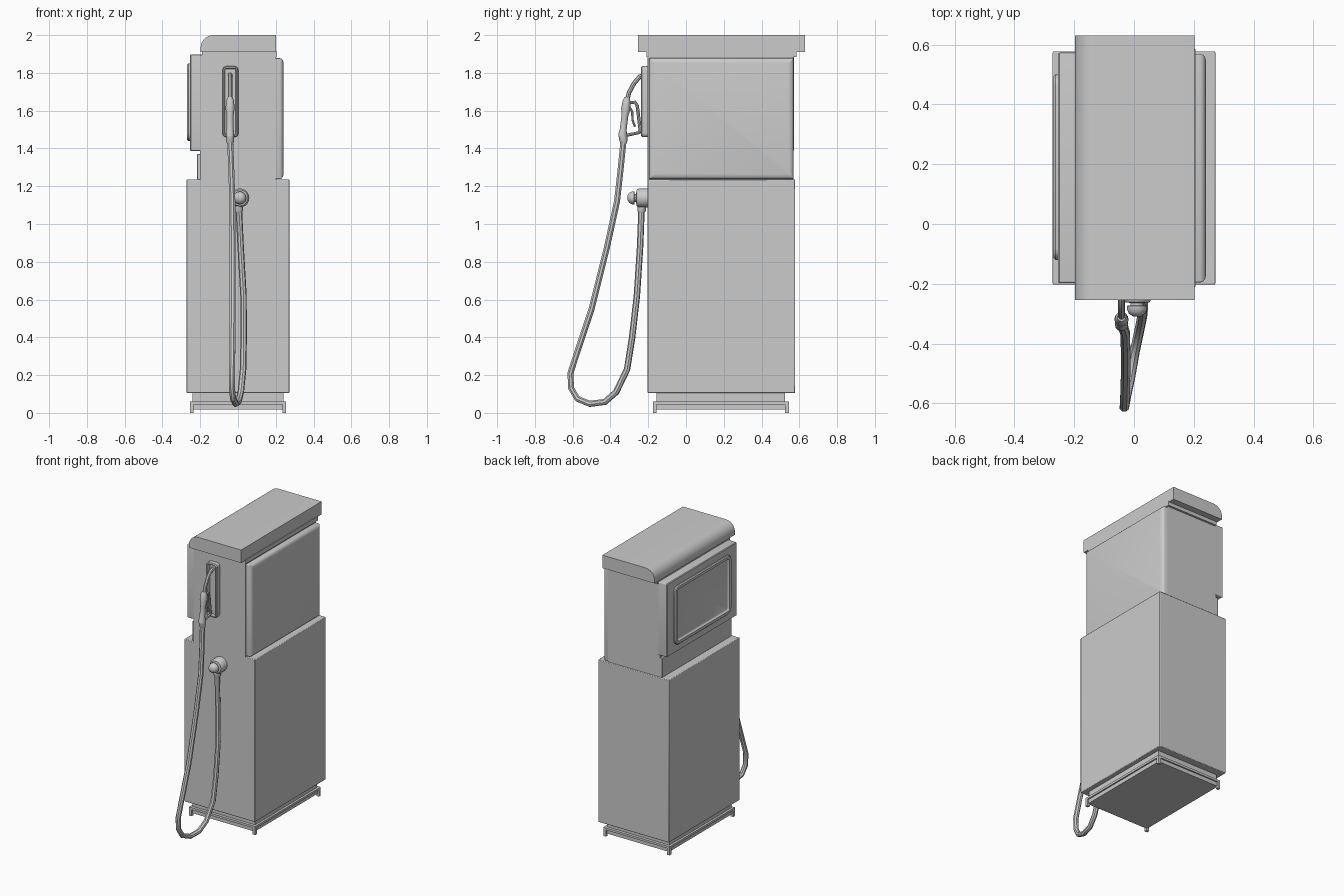
import bpy, bmesh, math
from mathutils import Matrix, Vector

if "Cube" in bpy.data.objects:
    bpy.data.objects.remove(bpy.data.objects["Cube"], do_unlink=True)

grey = bpy.data.materials.new("light grey")
grey.use_nodes = True
grey.diffuse_color = (0.6, 0.6, 0.6, 1)
grey.node_tree.nodes["Principled BSDF"].inputs["Base Color"].default_value = (0.6, 0.6, 0.6, 1)


def smooth(ob):
    for other in bpy.context.selected_objects:
        other.select_set(False)
    ob.select_set(True)
    bpy.context.view_layer.objects.active = ob
    bpy.ops.object.shade_smooth_by_angle(angle=math.radians(35))


def finish(name, bm, bevel=0):
    bmesh.ops.recalc_face_normals(bm, faces=bm.faces)
    me = bpy.data.meshes.new(name)
    bm.to_mesh(me)
    bm.free()
    me.materials.append(grey)
    ob = bpy.data.objects.new(name, me)
    bpy.context.collection.objects.link(ob)
    if bevel:
        mod = ob.modifiers.new("soft edges", "BEVEL")
        mod.width, mod.segments = bevel, 2
    smooth(ob)
    return ob


def box(name, x, y, z, bevel=0):
    """Box from (min, max) pairs."""
    bm = bmesh.new()
    size = [b - a for a, b in (x, y, z)]
    mid = [(a + b) / 2 for a, b in (x, y, z)]
    bmesh.ops.create_cube(bm, size=1, matrix=Matrix.Translation(mid) @ Matrix.Diagonal((*size, 1)))
    return finish(name, bm, bevel)


def loft(name, rings):
    """Skin a list of equal closed rings and cap both ends."""
    bm = bmesh.new()
    loops = [[bm.verts.new(p) for p in ring] for ring in rings]
    for a, b in zip(loops, loops[1:]):
        for i in range(len(a)):
            j = (i + 1) % len(a)
            bm.faces.new((a[i], a[j], b[j], b[i]))
    bm.faces.new(loops[0][::-1])
    bm.faces.new(loops[-1])
    return finish(name, bm)


def plate(name, centre, u, n, w, h, r, steps):
    """Rounded upright plate; steps are (inset, height along n)."""
    c, u, n, up = Vector(centre), Vector(u), Vector(n), Vector((0, 0, 1))
    rings = []
    for inset, height in steps:
        rad = max(r - inset, 0.003)
        ring = []
        for q, (sx, sy) in enumerate(((1, 1), (-1, 1), (-1, -1), (1, -1))):
            for k in range(5):
                a = math.pi / 2 * (q + k / 4)
                px = sx * (w / 2 - inset - rad) + rad * math.cos(a)
                py = sy * (h / 2 - inset - rad) + rad * math.sin(a)
                ring.append(c + u * px + up * py + n * height)
        rings.append(ring)
    return loft(name, rings)


def lathe(name, centre, axis, profile, sides=16):
    """Round part; profile is (radius, distance along axis)."""
    axis = Vector(axis).normalized()
    rot = axis.to_track_quat("Z", "Y")
    return loft(name, [[Vector(centre) + rot @ Vector((r * math.cos(t), r * math.sin(t), d))
                        for t in (math.tau * i / sides for i in range(sides))]
                       for r, d in profile])


def tube(name, points, radius, closed=False):
    cu = bpy.data.curves.new(name, "CURVE")
    cu.dimensions = "3D"
    cu.bevel_depth, cu.bevel_resolution, cu.use_fill_caps = radius, 2, True
    sp = cu.splines.new("POLY")
    sp.points.add(len(points) - 1)
    for p, co in zip(sp.points, points):
        p.co = (*co, 1)
    sp.use_cyclic_u = closed
    cu.materials.append(grey)
    ob = bpy.data.objects.new(name, cu)
    bpy.context.collection.objects.link(ob)
    for other in bpy.context.selected_objects:
        other.select_set(False)
    ob.select_set(True)
    bpy.context.view_layer.objects.active = ob
    bpy.ops.object.convert(target="MESH")
    smooth(bpy.context.object)


# Base: plinth, skirt rail and corner feet
box("plinth", (-0.24, 0.24), (-0.155, 0.525), (0.04, 0.12))
box("skirt_lip", (-0.255, 0.255), (-0.175, 0.545), (0.045, 0.06))
box("skirt_rail", (-0.245, 0.245), (-0.165, 0.535), (0.018, 0.045))
for sx, side in ((-1, "right"), (1, "left")):
    for y0, y1, end in ((-0.175, -0.155, "front"), (0.525, 0.545, "back")):
        box(f"foot_{end}_{side}", sorted((sx * 0.235, sx * 0.255)), (y0, y1), (0, 0.05))

# Cabinet
box("lower_cabinet", (-0.272, 0.272), (-0.203, 0.578), (0.105, 1.235), 0.004)
box("upper_cabinet", (-0.2, 0.2), (-0.203, 0.57), (1.23, 1.895))
box("neck", (-0.19, 0.205), (-0.21, 0.585), (1.885, 1.915))

# Roof with one rounded long edge
section = [(0.202, 1.91), (0.202, 2.0)]
section += [(-0.13 - 0.068 * math.sin(t), 1.932 + 0.068 * math.cos(t))
            for t in (math.pi / 2 * i / 8 for i in range(9))]
section.append((-0.198, 1.91))
loft("roof", [[(x, y, z) for x, z in section] for y in (-0.255, 0.63)])

# Side panels and display
pillow = [(0, -0.01), (0, 0.022), (0.004, 0.032), (0.012, 0.038), (0.025, 0.041)]
plate("left_side_panel", (0.2, 0.187, 1.558), (0, 1, 0), (1, 0, 0), 0.765, 0.64, 0.006, pillow)
box("lower_display_plate", (-0.216, -0.195), (-0.195, 0.57), (1.235, 1.37), 0.003)
plate("display_panel", (-0.2, 0.188, 1.642), (0, -1, 0), (-1, 0, 0), 0.77, 0.51, 0.006,
      [(0, -0.01), (0, 0.05), (0.004, 0.055)])
plate("display_bezel", (-0.255, 0.19, 1.645), (0, -1, 0), (-1, 0, 0), 0.62, 0.41, 0.04,
      [(0, -0.004), (0, 0.008), (0.006, 0.014), (0.024, 0.014), (0.03, 0.004), (0.034, 0.002)])

# Nozzle holster
plate("nozzle_holster", (-0.04, -0.2, 1.648), (1, 0, 0), (0, -1, 0), 0.084, 0.375, 0.02,
      [(0, -0.005), (0, 0.032), (0.005, 0.038), (0.011, 0.038), (0.014, 0.012)])

# Nozzle: spout, body, guard and trigger
nx = -0.042
tube("nozzle_spout", [(nx, y, z) for y, z in
     ((-0.215, 1.79), (-0.245, 1.78), (-0.275, 1.745), (-0.302, 1.695), (-0.315, 1.64))], 0.012)
lathe("nozzle_body", (nx, -0.312, 1.67), (0, -0.12, -1),
      [(0.014, 0), (0.021, 0.02), (0.024, 0.06), (0.018, 0.1), (0.018, 0.17), (0.022, 0.19), (0.022, 0.21)], 12)
tube("nozzle_guard", [(nx, y, z) for y, z in
     ((-0.315, 1.64), (-0.27, 1.645), (-0.258, 1.625), (-0.243, 1.5), (-0.247, 1.484), (-0.325, 1.468))], 0.009)
tube("nozzle_trigger", [(nx, y, z) for y, z in
     ((-0.3, 1.62), (-0.285, 1.595), (-0.283, 1.55), (-0.27, 1.515))], 0.006)

# Hose and its end collars
lathe("hose_collar_top", (nx, -0.335, 1.475), (0, 0.12, -1), [(0.022, 0), (0.022, 0.03), (0.017, 0.05)], 12)
tube("hose", [(nx, -0.33, 1.45), (-0.036, -0.345, 1.3), (-0.03, -0.365, 1.12), (-0.028, -0.42, 0.87),
              (-0.028, -0.5, 0.55), (-0.03, -0.57, 0.34), (-0.032, -0.612, 0.21), (-0.032, -0.608, 0.13),
              (-0.026, -0.575, 0.075), (-0.012, -0.51, 0.048), (0.002, -0.43, 0.058), (0.015, -0.37, 0.11),
              (0.027, -0.312, 0.23), (0.03, -0.285, 0.4), (0.029, -0.26, 0.62), (0.014, -0.243, 0.88),
              (0.004, -0.235, 1.09)], 0.017)
lathe("hose_collar_bottom", (0.004, -0.235, 1.06), (0, 0, 1), [(0.018, 0), (0.023, 0.012), (0.023, 0.05)], 12)

# Swivel fitting on the cabinet front
lathe("hose_swivel", (0.01, -0.2, 1.138), (0, -1, 0),
      [(0.05, -0.005), (0.05, 0.05), (0.042, 0.062), (0.022, 0.064), (0.022, 0.072),
       (0.034, 0.074), (0.034, 0.085), (0.027, 0.1), (0.012, 0.11)], 20)
